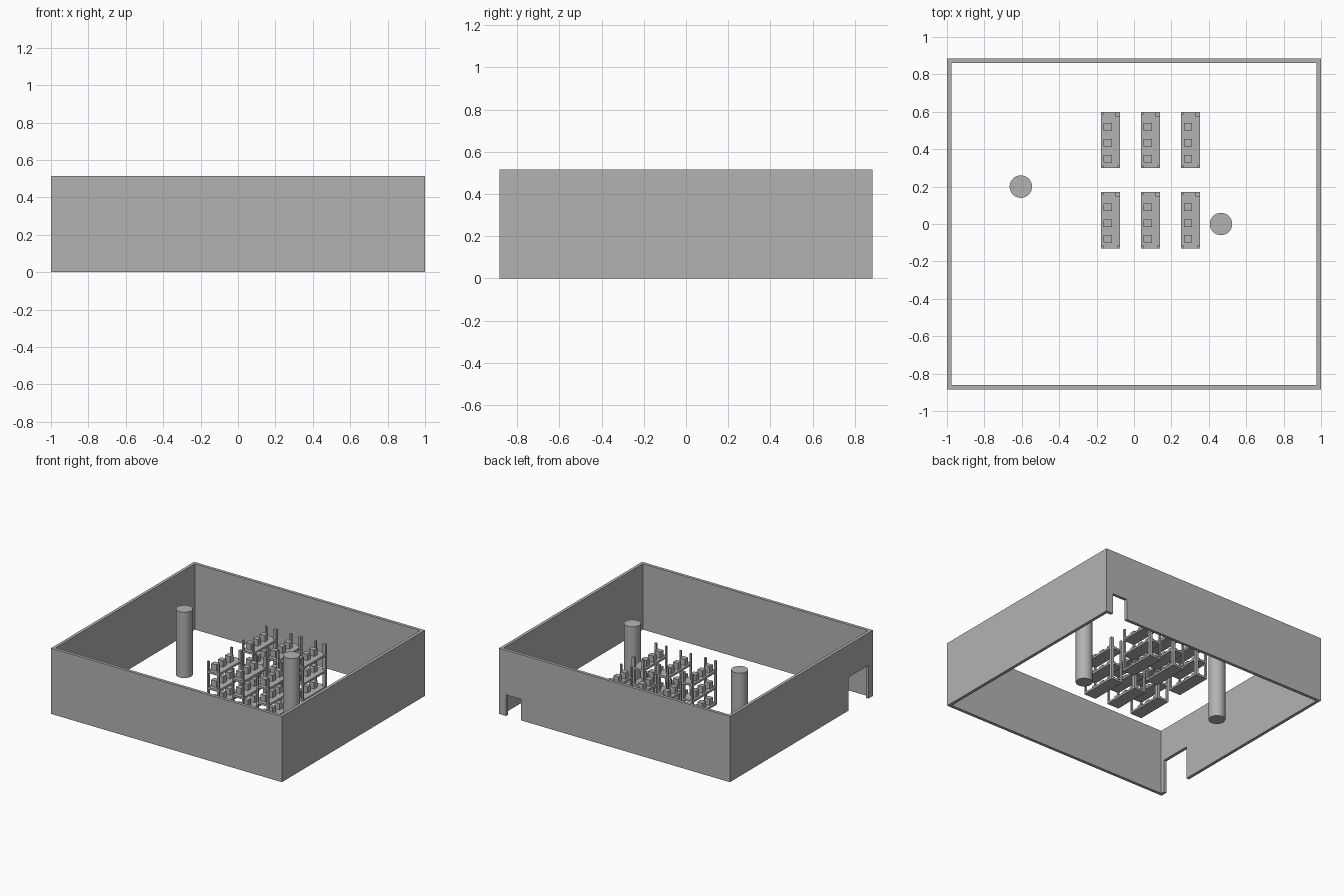
import bpy
import bmesh
import math
from mathutils import Vector

cube = bpy.data.objects.get("Cube")
if cube:
    bpy.data.objects.remove(cube, do_unlink=True)

grey = bpy.data.materials.new("plain_grey")
grey.use_nodes = True
colour = (0.45, 0.45, 0.45, 1)
grey.diffuse_color = colour
grey.node_tree.nodes["Principled BSDF"].inputs["Base Color"].default_value = colour

HX, HY, H, T = 1.0, 0.885, 0.515, 0.024


def finish(bm, name):
    bmesh.ops.recalc_face_normals(bm, faces=bm.faces)
    mesh = bpy.data.meshes.new(name)
    bm.to_mesh(mesh)
    bm.free()
    mesh.materials.append(grey)
    obj = bpy.data.objects.new(name, mesh)
    bpy.context.collection.objects.link(obj)
    return obj


def add_box(bm, lo, hi):
    lo, hi = Vector(lo), Vector(hi)
    verts = bmesh.ops.create_cube(bm, size=1)["verts"]
    bmesh.ops.scale(bm, vec=hi - lo, verts=verts)
    bmesh.ops.translate(bm, vec=(lo + hi) / 2, verts=verts)


def wall(name, origin, along, inward, length, door=None):
    """Wall outline with an optional doorway, extruded to its thickness."""
    outline = [(0, 0)]
    if door:
        a, b, top = door
        outline += [(a, 0), (a, top), (b, top), (b, 0)]
    outline += [(length, 0), (length, H), (0, H)]
    bm = bmesh.new()
    o, d = Vector(origin), Vector(along)
    face = bm.faces.new([bm.verts.new(o + d * s + Vector((0, 0, z))) for s, z in outline])
    ext = bmesh.ops.extrude_face_region(bm, geom=[face])
    moved = [g for g in ext["geom"] if isinstance(g, bmesh.types.BMVert)]
    bmesh.ops.translate(bm, vec=Vector(inward) * T, verts=moved)
    return finish(bm, name)


# Room walls: long ones front and back, short ones fitted between
wall("front_wall", (-HX, -HY, 0), (1, 0, 0), (0, 1, 0), 2 * HX)
wall("back_wall", (-HX, HY, 0), (1, 0, 0), (0, -1, 0), 2 * HX, (1.81, 1.94, 0.165))
side = 2 * (HY - T)
wall("left_wall", (HX, -HY + T, 0), (0, 1, 0), (-1, 0, 0), side)
wall("right_wall", (-HX, -HY + T, 0), (0, 1, 0), (1, 0, 0), side, (0.03, 0.28, 0.26))

# Round columns
for i, (x, y) in enumerate([(-0.605, 0.2), (0.465, 0)]):
    bpy.ops.mesh.primitive_cylinder_add(vertices=48, radius=0.06, depth=H, location=(x, y, H / 2))
    column = bpy.context.object
    column.name = f"column_{i + 1}"
    column.data.materials.append(grey)
    bpy.ops.object.shade_smooth_by_angle(angle=math.radians(35))

# Storage racks
W, D, POST_H, BOARD = 0.102, 0.30, 0.345, 0.016
LEVELS = (0.0, 0.127, 0.254)


def rack(name, x, y):
    # Posts: one thick at the back left, three slim
    bm = bmesh.new()
    for px, py, s in [(0, 0, 0.014), (1, 0, 0.014), (0, 1, 0.014), (1, 1, 0.024)]:
        ax, ay = x + px * (W - s), y + py * (D - s)
        add_box(bm, (ax, ay, 0), (ax + s, ay + s, POST_H))
    finish(bm, name + "_posts")
    # Shelf boards
    bm = bmesh.new()
    for z in LEVELS:
        add_box(bm, (x, y, z), (x + W, y + D, z + BOARD))
    finish(bm, name + "_shelves")
    # Stored boxes, three per shelf
    bm = bmesh.new()
    for z in LEVELS:
        for oy in (0.03, 0.115, 0.2):
            base = Vector((x + 0.015, y + oy, z + BOARD))
            add_box(bm, base, base + Vector((0.044, 0.04, 0.05)))
    finish(bm, name + "_boxes")


for r, y in enumerate((-0.13, 0.30)):
    for c in range(3):
        rack(f"rack_{r * 3 + c + 1}", -0.177 + c * 0.214, y)
